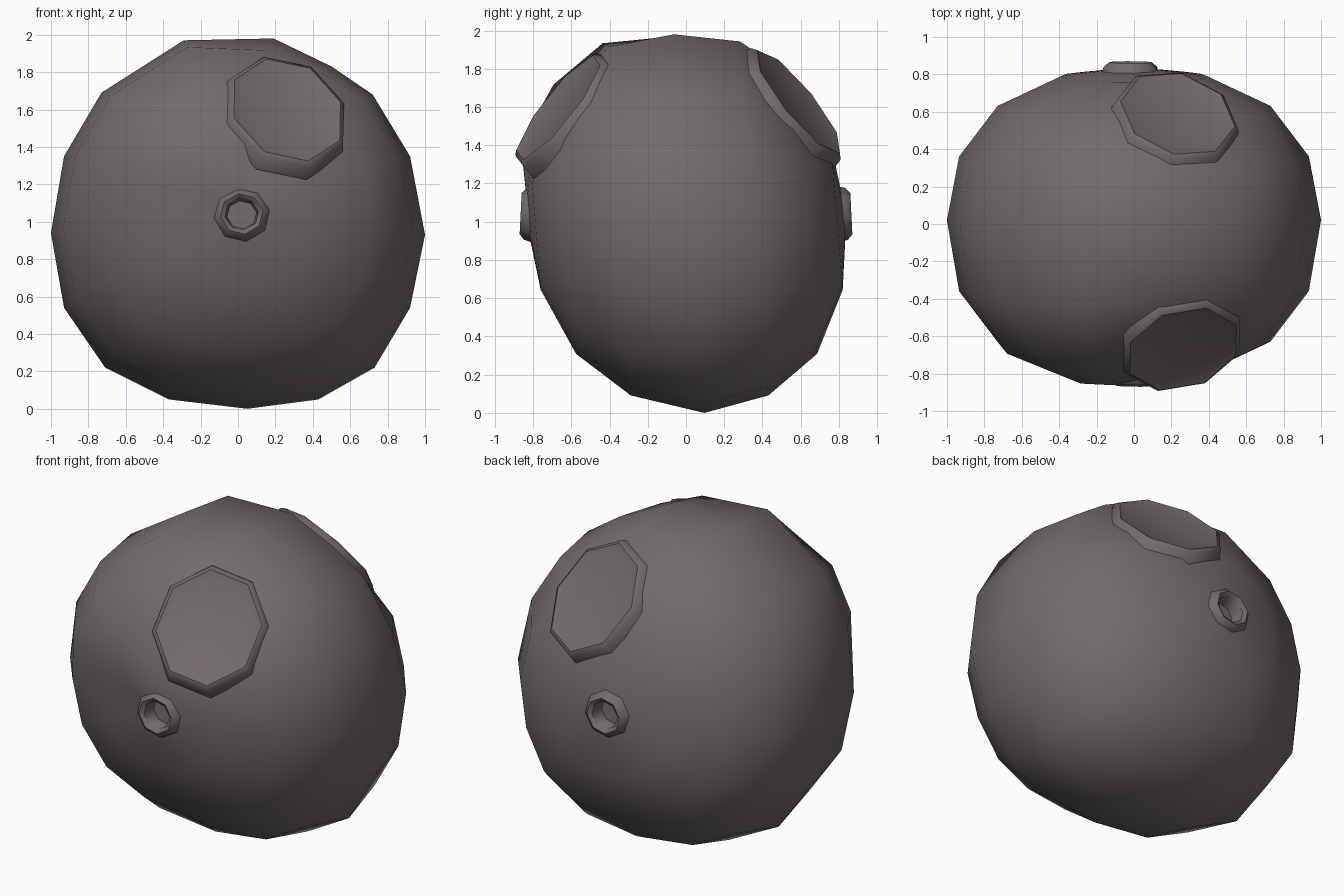
import bpy, bmesh, math
from mathutils import Vector

if "Cube" in bpy.data.objects:
    bpy.data.objects.remove(bpy.data.objects["Cube"])

stone = bpy.data.materials.new("dark_grey_stone")
stone.diffuse_color = (0.17, 0.145, 0.15, 1)
stone.use_nodes = True
stone.node_tree.nodes["Principled BSDF"].inputs["Base Color"].default_value = stone.diffuse_color


def finish(bm, name, angle):
    bmesh.ops.recalc_face_normals(bm, faces=bm.faces)
    me = bpy.data.meshes.new(name)
    bm.to_mesh(me)
    bm.free()
    ob = bpy.data.objects.new(name, me)
    bpy.context.collection.objects.link(ob)
    me.materials.append(stone)
    bpy.ops.object.select_all(action='DESELECT')
    bpy.context.view_layer.objects.active = ob
    ob.select_set(True)
    bpy.ops.object.shade_smooth_by_angle(angle=math.radians(angle))
    return ob


def skin(bm, loops):
    for a, b in zip(loops, loops[1:]):
        n = len(a)
        for i in range(n):
            bm.faces.new((a[i], a[(i + 1) % n], b[(i + 1) % n], b[i]))


# Crater: eight-sided lathe around a normal, closed by a flat floor
def crater(name, centre, normal, profile, angle, stretch=1.0):
    n = Vector(normal).normalized()
    u = Vector((0, 0, 1)).cross(n).normalized()
    v = n.cross(u)
    bm = bmesh.new()
    loops = []
    for r, h in profile:
        loop = []
        for i in range(8):
            a = math.tau * (i + 0.2) / 8
            loop.append(bm.verts.new(Vector(centre) + n * h + u * r * math.cos(a)
                                     + v * r * stretch * math.sin(a)))
        loops.append(loop)
    skin(bm, loops)
    bm.faces.new(loops[-1])
    return finish(bm, name, angle)


# Large crater floors: front and back
floors = [("front_large_crater", Vector((0.26, -0.66, 1.59)), Vector((0.25, -0.75, 0.60)).normalized()),
          ("back_large_crater", Vector((0.23, 0.58, 1.62)), Vector((0.25, 0.75, 0.62)).normalized())]

# Boulder: sixteen-sided outline, scaled ring by ring from front to back
outline = [(1, .93), (.92, 1.35), (.72, 1.68), (.5, 1.83), (.19, 1.98), (-.29, 1.97),
           (-.73, 1.69), (-.93, 1.35), (-1, .94), (-.93, .54), (-.71, .22), (-.37, .05),
           (.05, 0), (.43, .05), (.73, .22), (.92, .54)]
half = [(0.36, 0.935), (0.63, 0.73), (0.79, 0.39), (0.825, 0.11)]
rings = [(-y, s) for y, s in reversed(half)] + [(0.02, 1.0)] + half
bm = bmesh.new()
loops = []
for y, s in rings:
    loop = []
    for px, pz in outline:
        dz = (pz - 0.95) * s
        p = Vector((px * s, y - 0.08 * dz, 0.95 + dz + 0.07 * abs(y) / 0.85))
        if s == 1.0:
            p.z = pz
        if y < -0.5 and p.x < -0.05 and p.z > 1.2:
            p.y -= 0.04          # shoulder beside the front crater
        for _, c, n in floors:   # keep the stone below the crater floors
            over = (p - c).dot(n) + 0.02
            if over > 0:
                p -= n * over
        loop.append(bm.verts.new(p))
    loops.append(loop)
skin(bm, loops)
finish(bm, "boulder", 60)

for name, c, n in floors:
    crater(name, c, n, [(0.36, -0.09), (0.34, -0.005), (0.315, 0.012), (0.28, 0.0)], 50, 1.1)

# Small rimmed craters on the front and back
rim = [(0.16, -0.04), (0.145, 0.015), (0.115, 0.04), (0.09, 0.025), (0.08, -0.06)]
crater("front_small_crater", (0.02, -0.825, 1.04), (0, -1, 0.05), rim, 50, 0.95)
crater("back_small_crater", (-0.02, 0.825, 1.04), (0, 1, 0.05), rim, 50, 0.95)
